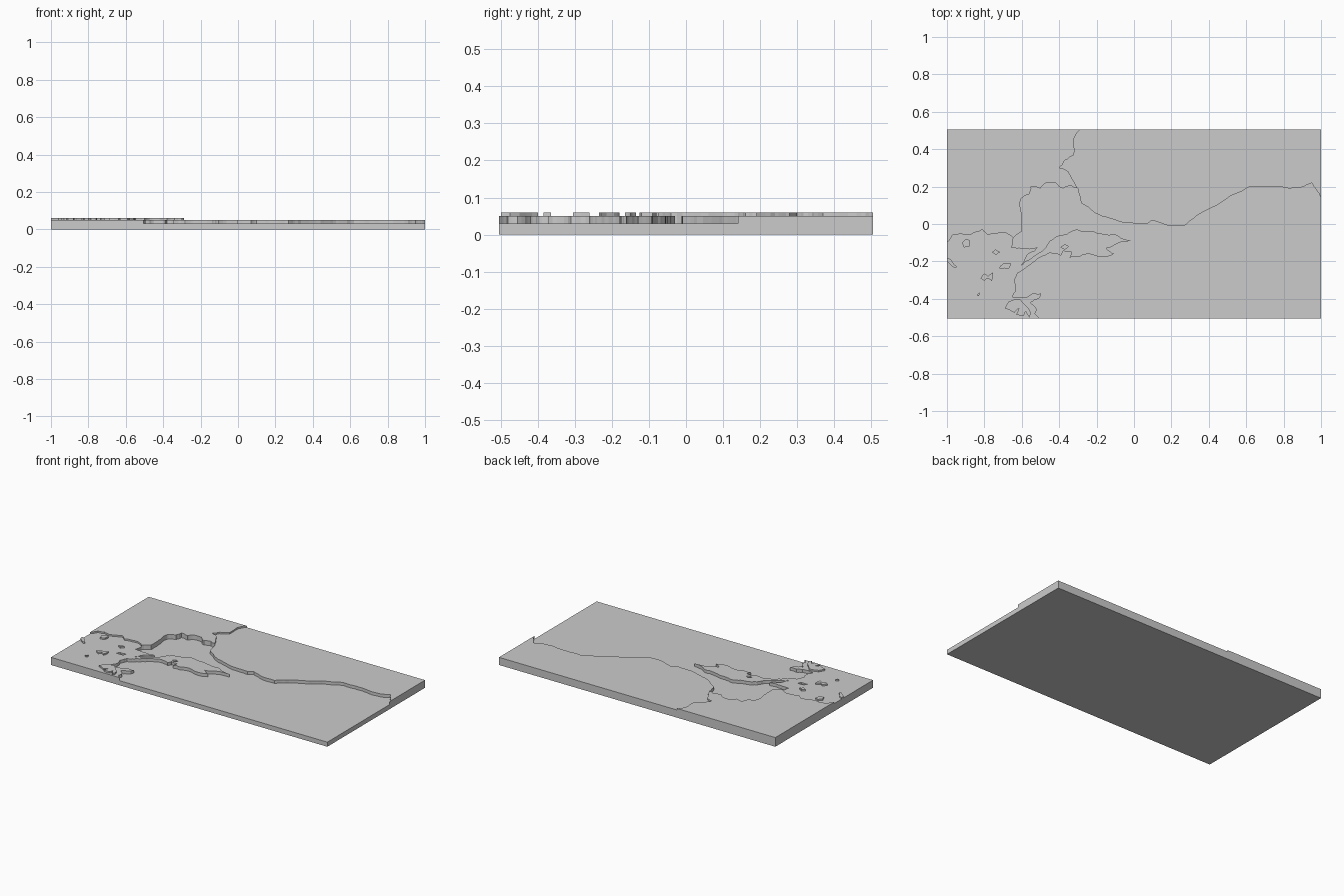
import bpy
import bmesh
import random
from mathutils import Vector

random.seed(4)

default_cube = bpy.data.objects.get("Cube")
if default_cube:
    bpy.data.objects.remove(default_cube, do_unlink=True)

# One plain grey for the whole relief
stone = bpy.data.materials.new("plain grey")
stone.use_nodes = True
grey = (0.6, 0.6, 0.6, 1)
stone.diffuse_color = grey
stone.node_tree.nodes["Principled BSDF"].inputs["Base Color"].default_value = grey

HALF_DEPTH = .505
LOW, SEA, HIGH = .03, .05, .06


def roughen(points, levels=2, strength=.09):
    """Split each stretch of coast and push the middles sideways."""
    path = [Vector(point) for point in points]
    for level in range(levels):
        finer = [path[0]]
        for start, end in zip(path, path[1:]):
            run = end - start
            sideways = Vector((-run.y, run.x))
            middle = (start + end) / 2 + sideways * random.uniform(-strength, strength)
            middle.x = max(-1, min(1, middle.x))
            middle.y = max(-HALF_DEPTH, min(HALF_DEPTH, middle.y))
            finer += [middle, end]
        path = finer
    return path


def corner(side_x, side_y):
    return [Vector((side_x, side_y * HALF_DEPTH))]


def join(*paths):
    """Chain paths into one closed outline without doubled points."""
    outline = []
    for path in paths:
        for point in path:
            if not outline or (point - outline[-1]).length > 1e-5:
                outline.append(point)
    return outline


def plate(name, outlines, bottom, top):
    """Fill the first outline, leave the others as holes, and extrude upward."""
    bm = bmesh.new()
    edges = []
    for outline in outlines:
        ring = [bm.verts.new((point.x, point.y, bottom)) for point in outline]
        edges += [bm.edges.new(pair) for pair in zip(ring, ring[1:] + ring[:1])]
    bmesh.ops.triangle_fill(bm, use_beauty=True, edges=edges)
    grown = bmesh.ops.extrude_face_region(bm, geom=bm.faces[:], use_keep_orig=True)
    raised = [item for item in grown["geom"] if isinstance(item, bmesh.types.BMVert)]
    bmesh.ops.translate(bm, verts=raised, vec=(0, 0, top - bottom))
    bmesh.ops.recalc_face_normals(bm, faces=bm.faces[:])
    mesh = bpy.data.meshes.new(name)
    bm.to_mesh(mesh)
    bm.free()
    mesh.materials.append(stone)
    relief = bpy.data.objects.new(name, mesh)
    bpy.context.scene.collection.objects.link(relief)
    return relief


def island(points):
    return roughen(points + points[:1], levels=1)[:-1]


# Shared boundary lines between the three levels
north_gulf_coast = roughen([
    (-1, -.1), (-.97, -.06), (-.93, -.05), (-.89, -.06), (-.85, -.045), (-.81, -.03),
    (-.78, -.06), (-.73, -.05), (-.68, -.05), (-.645, -.075)])

strait_coast = roughen([
    (-.645, -.075), (-.655, -.125), (-.6, -.13), (-.515, -.125), (-.53, -.145),
    (-.57, -.165), (-.61, -.225), (-.545, -.18), (-.48, -.135)])

inner_sea_coast = roughen([
    (-.48, -.135), (-.45, -.09), (-.41, -.065), (-.36, -.055), (-.3, -.03), (-.23, -.04),
    (-.16, -.055), (-.1, -.055), (-.07, -.075), (0, -.09), (-.08, -.1), (-.15, -.13),
    (-.105, -.16), (-.14, -.175), (-.24, -.16), (-.29, -.175), (-.345, -.18),
    (-.335, -.15), (-.38, -.145), (-.39, -.17), (-.45, -.155), (-.48, -.17)])

south_west_coast = roughen([
    (-.48, -.17), (-.53, -.2), (-.585, -.24), (-.62, -.26), (-.64, -.31), (-.63, -.35),
    (-.65, -.39), (-.57, -.39), (-.54, -.37), (-.495, -.37), (-.505, -.395),
    (-.555, -.42), (-.52, -.455), (-.53, -.48), (-.505, -.505)])

inland_border = roughen([
    (-.645, -.075), (-.6, -.04), (-.6, .02), (-.61, .1), (-.6, .14), (-.56, .16),
    (-.55, .2), (-.5, .19), (-.47, .22), (-.42, .22), (-.38, .19), (-.34, .205), (-.3, .19)])

north_coast = roughen([
    (-.3, .19), (-.33, .24), (-.35, .28), (-.4, .3), (-.37, .34), (-.32, .37),
    (-.32, .46), (-.29, HALF_DEPTH)])

long_coast = roughen([
    (-.3, .19), (-.28, .11), (-.21, .06), (-.13, .03), (-.02, .005), (.07, 0), (.1, .02),
    (.19, -.01), (.27, -.01), (.32, .03), (.4, .08), (.48, .125), (.54, .16), (.62, .2),
    (.73, .2), (.83, .19), (.91, .2), (.95, .22), (.97, .19), (1, .14)], strength=.06)

south_shore = join(strait_coast, inner_sea_coast, south_west_coast)

# Low islands, cut through the sea plate
low_islands = [
    island([(-.72, -.235), (-.7, -.215), (-.66, -.21), (-.67, -.235)]),
    island([(-.39, -.125), (-.37, -.11), (-.35, -.12), (-.37, -.135)]),
]

# Interlocking plates: low land, two seas, high land
plate("low_land", [join(south_shore[::-1], inland_border, long_coast, corner(1, -1))], 0, LOW)
plate("west_sea", [join(north_gulf_coast, south_shore, corner(-1, -1))] + low_islands, 0, SEA)
plate("north_sea", [join(north_coast[::-1], long_coast, corner(1, 1))], 0, SEA)
plate("high_land", [join(north_gulf_coast, inland_border, north_coast, corner(-1, 1))], 0, HIGH)
for outline in low_islands:
    plate("low_island", [outline], 0, LOW)

# High islands standing on the west sea
high_islands = {
    "round_island": [(-.92, -.1), (-.9, -.08), (-.875, -.09), (-.88, -.12), (-.91, -.125)],
    "oval_island": [(-.76, -.15), (-.74, -.135), (-.715, -.15), (-.735, -.165)],
    "forked_island": [(-.82, -.29), (-.8, -.265), (-.78, -.28), (-.755, -.26), (-.76, -.305),
                      (-.785, -.29), (-.8, -.305)],
    "tiny_island": [(-.84, -.38), (-.825, -.365), (-.83, -.385)],
    "headland": [(-1, -.18), (-.975, -.195), (-.945, -.23), (-.96, -.235), (-1, -.2)],
    "large_island": [(-.69, -.45), (-.67, -.415), (-.61, -.4), (-.585, -.43), (-.55, -.475),
                     (-.56, -.5), (-.58, -.465), (-.59, -.49), (-.63, -.485), (-.615, -.45),
                     (-.64, -.475)],
}
for name, points in high_islands.items():
    plate(name, [island(points)], SEA, HIGH)
